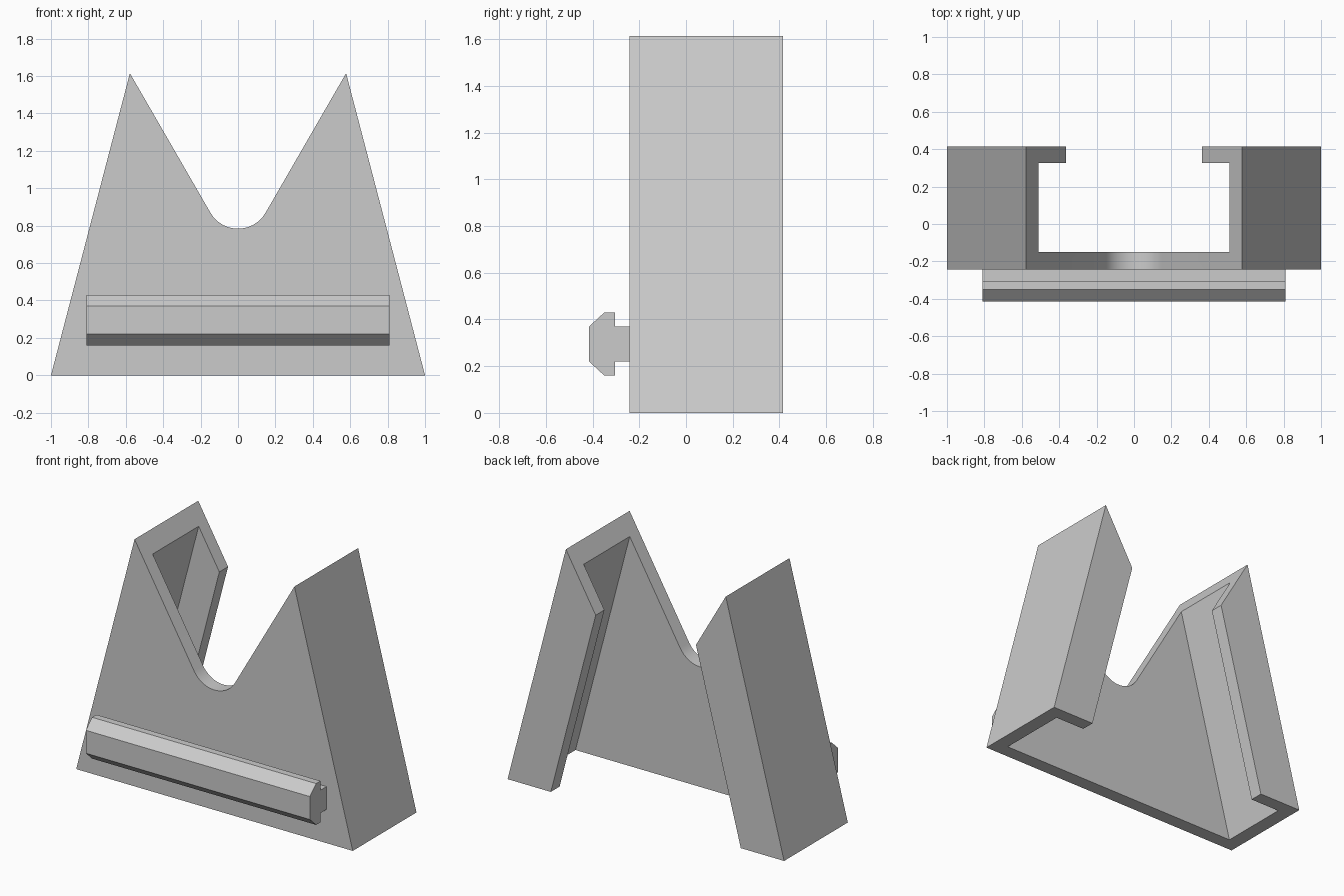
import bpy
import bmesh
import math
from mathutils import Vector

if "Cube" in bpy.data.objects:
    bpy.data.objects.remove(bpy.data.objects["Cube"], do_unlink=True)

grey = bpy.data.materials.new("light grey")
grey.use_nodes = True
grey.diffuse_color = (0.6, 0.6, 0.6, 1)
grey.node_tree.nodes["Principled BSDF"].inputs["Base Color"].default_value = (0.6, 0.6, 0.6, 1)


def prism(name, profile, offset):
    """Extrude a closed 3D profile by an offset."""
    bm = bmesh.new()
    face = bm.faces.new([bm.verts.new(p) for p in profile])
    new = bmesh.ops.extrude_face_region(bm, geom=[face])["geom"]
    verts = [v for v in new if isinstance(v, bmesh.types.BMVert)]
    bmesh.ops.translate(bm, verts=verts, vec=Vector(offset))
    bmesh.ops.recalc_face_normals(bm, faces=bm.faces[:])
    mesh = bpy.data.meshes.new(name)
    bm.to_mesh(mesh)
    bm.free()
    mesh.materials.append(grey)
    obj = bpy.data.objects.new(name, mesh)
    bpy.context.scene.collection.objects.link(obj)
    return obj


# Main dimensions
PEAK_X, PEAK_Z = 0.578, 1.615
FRONT, BACK = -0.243, 0.415
TAPER = (1 - PEAK_X) / PEAK_Z
NOTCH_R = 0.17
NOTCH_TIP = PEAK_Z - PEAK_X * math.sqrt(3)

# Body outline: sloped sides and a V notch with a rounded bottom
outline = [(-1, 0), (1, 0), (PEAK_X, PEAK_Z)]
for i in range(17):
    a = math.radians(-30 - 120 * i / 16)
    outline.append((NOTCH_R * math.cos(a),
                    NOTCH_TIP + 2 * NOTCH_R + NOTCH_R * math.sin(a)))
outline.append((-PEAK_X, PEAK_Z))
body = prism("holder_body", [(x, FRONT, z) for x, z in outline],
             (0, BACK - FRONT, 0))


# Tapered channel and the rear opening that leaves two lips
def hollow(name, half_width, y0, y1):
    low, high = -0.2, 2
    a, b = half_width - TAPER * low, half_width - TAPER * high
    cutter = prism(name, [(-a, y0, low), (a, y0, low), (b, y0, high), (-b, y0, high)],
                   (0, y1 - y0, 0))
    cutter.hide_render = True
    mod = body.modifiers.new(name, "BOOLEAN")
    mod.operation = "DIFFERENCE"
    mod.solver = "EXACT"
    mod.object = cutter
    return cutter


cutters = [hollow("channel_cutter", 0.904, -0.15, 0.325),
           hollow("opening_cutter", 0.687, -0.1, 0.6)]
bpy.context.view_layer.update()
graph = bpy.context.evaluated_depsgraph_get()
carved = bpy.data.meshes.new_from_object(body.evaluated_get(graph))
body.modifiers.clear()
body.data = carved
for cutter in cutters:
    bpy.data.objects.remove(cutter, do_unlink=True)

# Smooth only the rounded notch
bpy.ops.object.select_all(action="DESELECT")
body.select_set(True)
bpy.context.view_layer.objects.active = body
bpy.ops.object.shade_smooth_by_angle(angle=math.radians(20))

# Mounting rail with a T section, mirrored about its mid height
half = [(FRONT, 0.075), (-0.305, 0.075), (-0.305, 0.135), (-0.35, 0.135), (-0.415, 0.075)]
section = half + [(y, -z) for y, z in reversed(half)]
prism("mounting_rail", [(-0.81, y, 0.295 + z) for y, z in section], (1.62, 0, 0))
